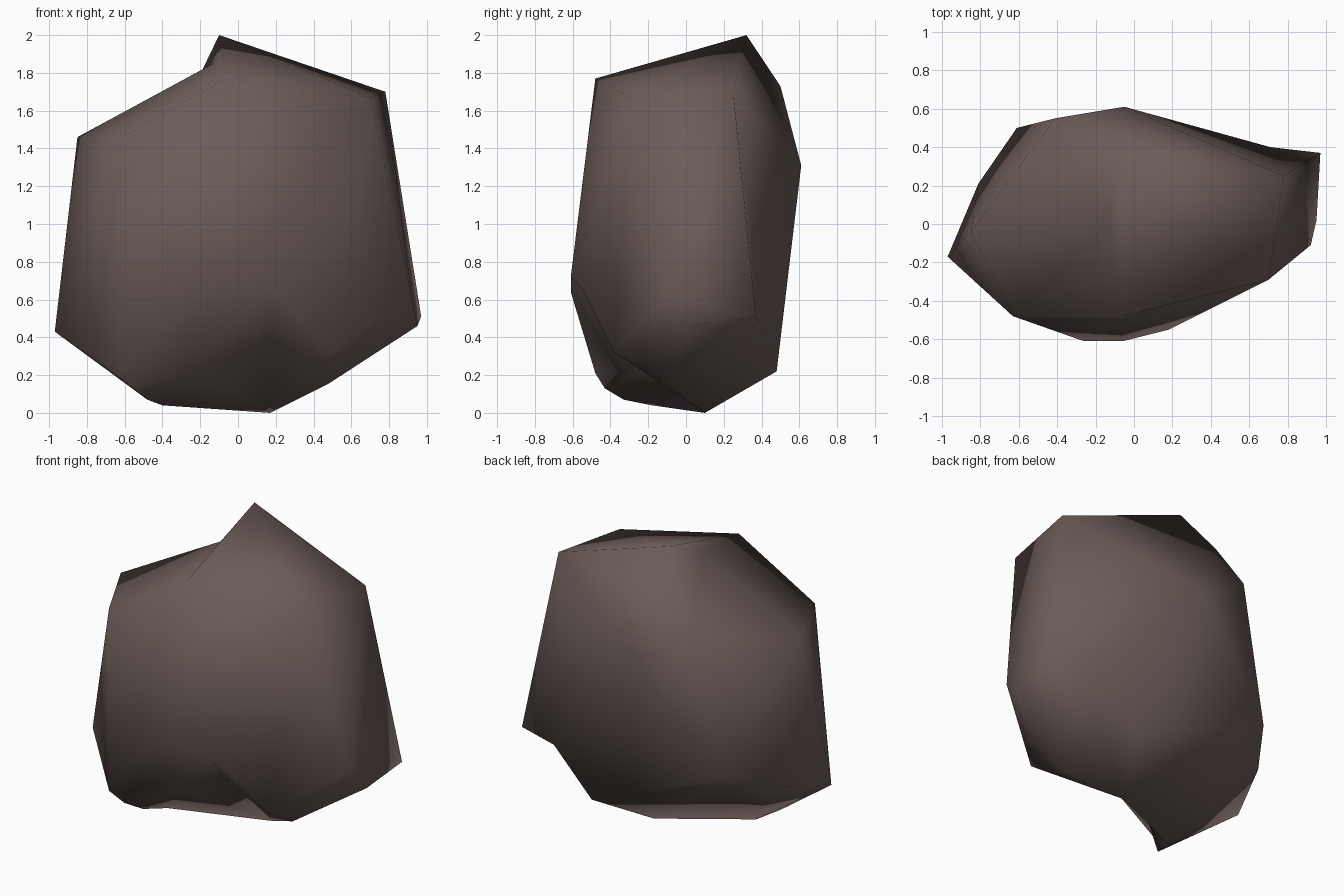
import bpy, bmesh
from mathutils import Vector

if "Cube" in bpy.data.objects:
    bpy.data.objects.remove(bpy.data.objects["Cube"])

# rock colour
stone = bpy.data.materials.new("dark_brown_stone")
stone.diffuse_color = (0.147, 0.107, 0.098, 1)
stone.use_nodes = True
stone.node_tree.nodes["Principled BSDF"].inputs["Base Color"].default_value = stone.diffuse_color

# key corners of the boulder
peak, shoulder, front_top, left_top = (-.10, .32, 2.0), (-.85, -.04, 1.46), (-.06, -.48, 1.77), (-.63, -.48, 1.45)
right_top, back_top, back_left, back_mid = (.78, .25, 1.70), (-.23, .50, 1.73), (-.41, .55, 1.53), (-.05, .61, 1.31)
right_tip, right_low, under_right = (.97, .37, .51), (.95, .02, .46), (.50, -.38, .32)
belly = [(.18, -.55, .66), (-.06, -.61, .72), (-.26, -.61, .64)]
toes = [(-.63, -.48, .21), (-.55, -.43, .13), (-.48, -.33, .07), (-.40, -.18, .04)]
foot, foot_right, back_low = (.17, .10, 0), (.48, -.10, .155), (.37, .48, .22)
corners = [peak, shoulder, front_top, left_top, right_top, back_top, back_left, back_mid,
           right_tip, right_low, under_right, foot, foot_right, back_low,
           (.70, -.29, 1.67), (.92, -.11, .62), (-.97, -.17, .43), (-.81, .21, .52),
           (-.61, .50, .63)] + belly + toes

# wrap the corners into a faceted hull
bm = bmesh.new()
for p in corners:
    bm.verts.new(p)
bmesh.ops.convex_hull(bm, input=bm.verts[:])
bmesh.ops.delete(bm, geom=[v for v in bm.verts if not v.link_faces], context='VERTS')
bmesh.ops.triangulate(bm, faces=bm.faces[:])

def nearest(p):
    return min(bm.verts, key=lambda v: (v.co - Vector(p)).length)

def dent(rim, centre, keep=()):
    """Replace the faces inside a rim of corners by a fan around a sunken point."""
    rim = {nearest(p) for p in rim}
    inside = [f for f in bm.faces if all(v in rim for v in f.verts)]
    bmesh.ops.delete(bm, geom=inside, context='FACES_ONLY')
    for tri in keep:
        bm.faces.new([nearest(p) for p in tri])
    bmesh.ops.delete(bm, geom=[e for e in bm.edges if not e.link_faces], context='EDGES')
    c = bm.verts.new(centre)
    for e in [e for e in bm.edges if len(e.link_faces) == 1]:
        l = e.link_loops[0]
        bm.faces.new((l.link_loop_next.vert, l.vert, c))

# hollow on the ridge, dip in the back and notch under the front
dent([shoulder, left_top, front_top, peak, back_top, back_left], (-.13, 0, 1.85))
dent([right_top, back_mid, right_tip, back_low, right_low, foot_right, foot], (.71, .40, .47))
dent(belly + toes + [foot, under_right, foot_right], (-.27, -.22, .22),
     keep=[(belly[0], foot, under_right), (under_right, foot, foot_right)])

bmesh.ops.delete(bm, geom=[v for v in bm.verts if not v.link_faces], context='VERTS')
bmesh.ops.recalc_face_normals(bm, faces=bm.faces[:])
for f in bm.faces:
    f.smooth = True
mesh = bpy.data.meshes.new("boulder")
bm.to_mesh(mesh)
bm.free()
mesh.materials.append(stone)
bpy.context.collection.objects.link(bpy.data.objects.new("boulder", mesh))
